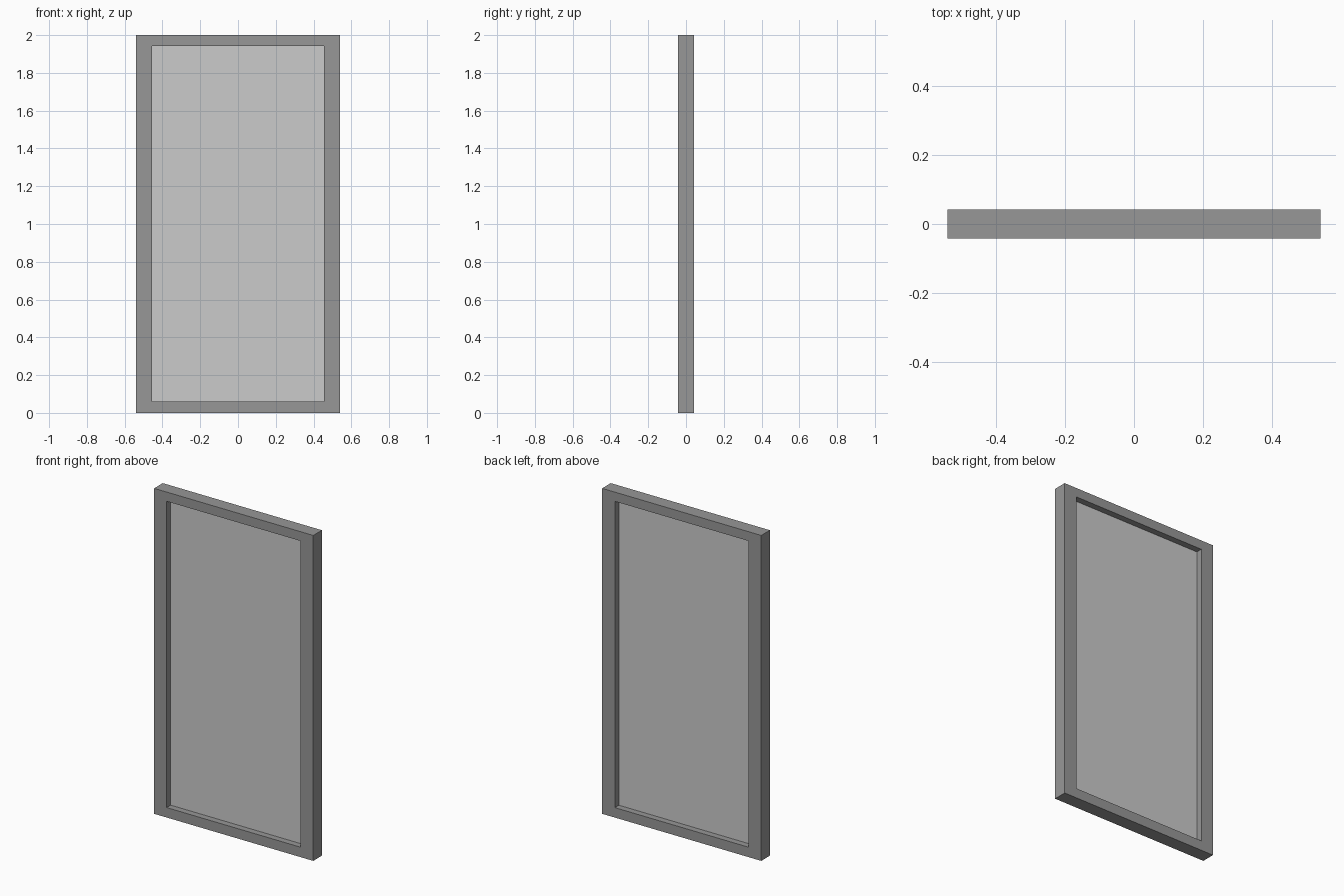
import bpy, bmesh

if "Cube" in bpy.data.objects:
    bpy.data.objects.remove(bpy.data.objects["Cube"])

W, H, D = 0.541, 2.0, 0.042            # half width, height, half depth
X0, X1, Z0, Z1 = -0.456, 0.454, 0.061, 1.943   # opening


def material(name, value):
    m = bpy.data.materials.new(name)
    m.diffuse_color = (value, value, value, 1)
    m.use_nodes = True
    m.node_tree.nodes["Principled BSDF"].inputs["Base Color"].default_value = m.diffuse_color
    return m


def add_object(name, bm, mat=None):
    bmesh.ops.recalc_face_normals(bm, faces=bm.faces)
    me = bpy.data.meshes.new(name)
    bm.to_mesh(me)
    bm.free()
    ob = bpy.data.objects.new(name, me)
    bpy.context.collection.objects.link(ob)
    if mat:
        me.materials.append(mat)
    return ob


def rect(bm, x0, x1, z0, z1, y):
    return [bm.verts.new((x, y, z)) for x, z in ((x0, z0), (x1, z0), (x1, z1), (x0, z1))]


# Frame: rectangular rings joined into one closed, mitred loop
bm = bmesh.new()
rings = [rect(bm, -W, W, 0, H, -D), rect(bm, -W, W, 0, H, D),
         rect(bm, X0, X1, Z0, Z1, D), rect(bm, X0, X1, Z0, Z1, -D)]
for k in range(4):
    a, b = rings[k], rings[(k + 1) % 4]
    for i in range(4):
        j = (i + 1) % 4
        bm.faces.new((a[i], a[j], b[j], b[i]))
add_object("frame", bm, material("dark_grey", 0.31))

# Pane: thin sheet halfway through the frame depth
bm = bmesh.new()
bmesh.ops.create_cube(bm, size=1)
for v in bm.verts:
    v.co = (X1 if v.co.x > 0 else X0, 0.003 if v.co.y > 0 else -0.003,
            Z1 if v.co.z > 0 else Z0)
add_object("pane", bm)
